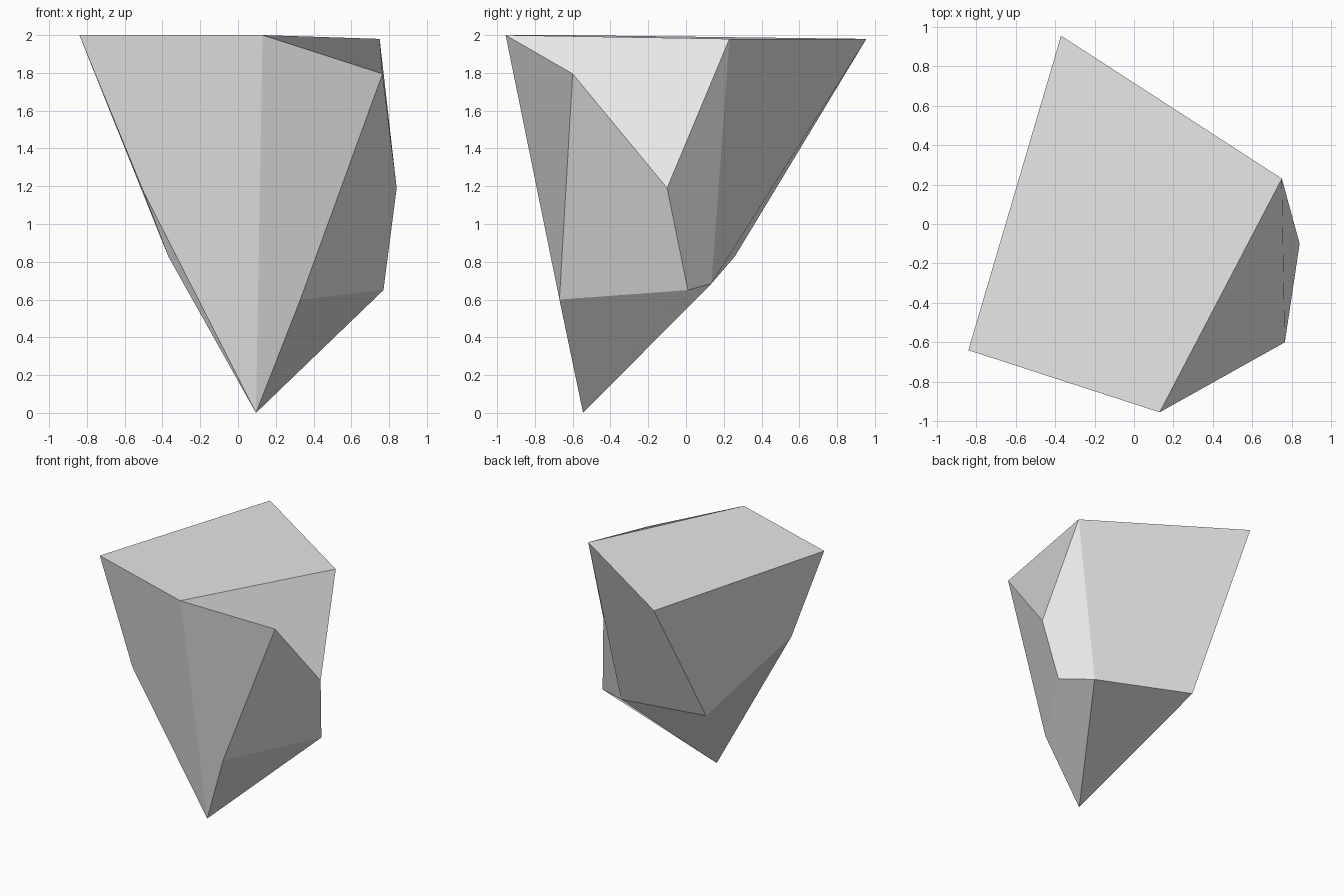
import bpy
import bmesh

default_cube = bpy.data.objects.get("Cube")
if default_cube:
    bpy.data.objects.remove(default_cube, do_unlink=True)

# Corners of the faceted stone
corners = {
    "top_left": (-0.84, -0.64, 2),
    "top_front": (0.13, -0.955, 2),
    "top_right": (0.75, 0.23, 1.98),
    "top_back": (-0.37, 0.955, 1.98),
    "shoulder": (0.765, -0.6, 1.795),
    "side": (0.84, -0.1, 1.19),
    "side_low": (0.77, 0.01, 0.65),
    "front_low": (0.33, -0.67, 0.6),
    "back_low": (0.51, 0.135, 0.685),
    "left_low": (-0.37, 0.26, 0.83),
    "left_mid": (-0.5, -0.69, 1.17),
    "tip": (0.095, -0.545, 0),
}

# Facets, each listed by its corner names; bent ones fold from first to third
facets = [
    "top_left top_front top_right top_back",
    "top_right top_front shoulder side",
    "shoulder front_low side_low side",
    "side side_low back_low top_right",
    "top_back top_right back_low left_low",
    "top_left top_back left_low left_mid",
    "left_mid tip top_front top_left",
    "top_front tip front_low shoulder",
    "tip back_low side_low front_low",
    "tip left_mid left_low back_low",
]

# Stone body, flat shaded
bm = bmesh.new()
verts = {name: bm.verts.new(place) for name, place in corners.items()}
for facet in facets:
    bm.faces.new([verts[name] for name in facet.split()])
mesh = bpy.data.meshes.new("stone")
bm.to_mesh(mesh)
bm.free()
stone = bpy.data.objects.new("stone", mesh)
bpy.context.collection.objects.link(stone)

# Pale grey material
grey = bpy.data.materials.new("pale_grey")
grey.use_nodes = True
colour = (0.8, 0.8, 0.8, 1)
grey.diffuse_color = colour
for node in grey.node_tree.nodes:
    if node.type == "BSDF_PRINCIPLED":
        node.inputs["Base Color"].default_value = colour
mesh.materials.append(grey)
